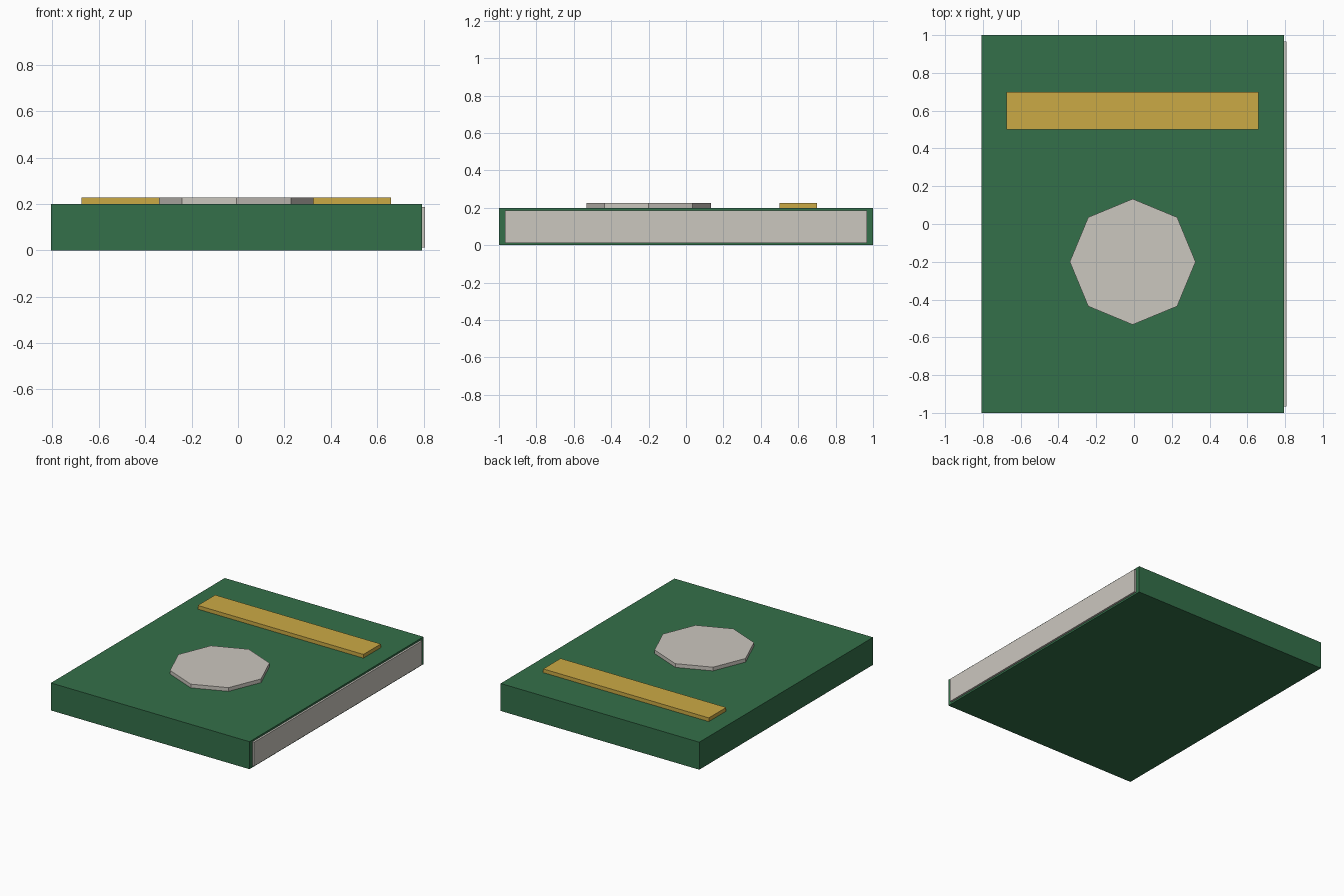
import bpy
import math

if "Cube" in bpy.data.objects:
    bpy.data.objects.remove(bpy.data.objects["Cube"])


def material(name, rgb):
    m = bpy.data.materials.new(name)
    m.diffuse_color = (*rgb, 1.0)
    m.use_nodes = True
    m.node_tree.nodes["Principled BSDF"].inputs["Base Color"].default_value = m.diffuse_color
    return m


green = material("cover green", (0.034, 0.160, 0.067))
gold = material("gold", (0.600, 0.402, 0.060))
paper = material("pale paper", (0.600, 0.570, 0.520))


def box(name, lo, hi, mat):
    bpy.ops.mesh.primitive_cube_add(size=1)
    ob = bpy.context.object
    ob.name = name
    ob.location = [(a + b) / 2 for a, b in zip(lo, hi)]
    ob.scale = [b - a for a, b in zip(lo, hi)]
    ob.data.materials.append(mat)
    return ob


CX = -0.007           # centre of the cover
TOP, RAISED = 0.2, 0.227

# Book cover block
box("cover", (CX - 0.8, -1, 0), (CX + 0.8, 1, TOP), green)

# Page edges showing along the right side
box("pages", (0.75, -0.967, 0.013), (0.807, 0.967, 0.187), paper)

# Raised title band
box("title_band", (CX - 0.667, 0.5, TOP - 0.01), (CX + 0.667, 0.7, RAISED), gold)

# Raised eight-sided emblem, corner pointing along x
depth = RAISED - TOP + 0.01
bpy.ops.mesh.primitive_cylinder_add(vertices=8, radius=0.333, depth=depth,
                                    location=(CX, -0.2, RAISED - depth / 2))
emblem = bpy.context.object
emblem.name = "emblem"
emblem.data.materials.append(paper)
